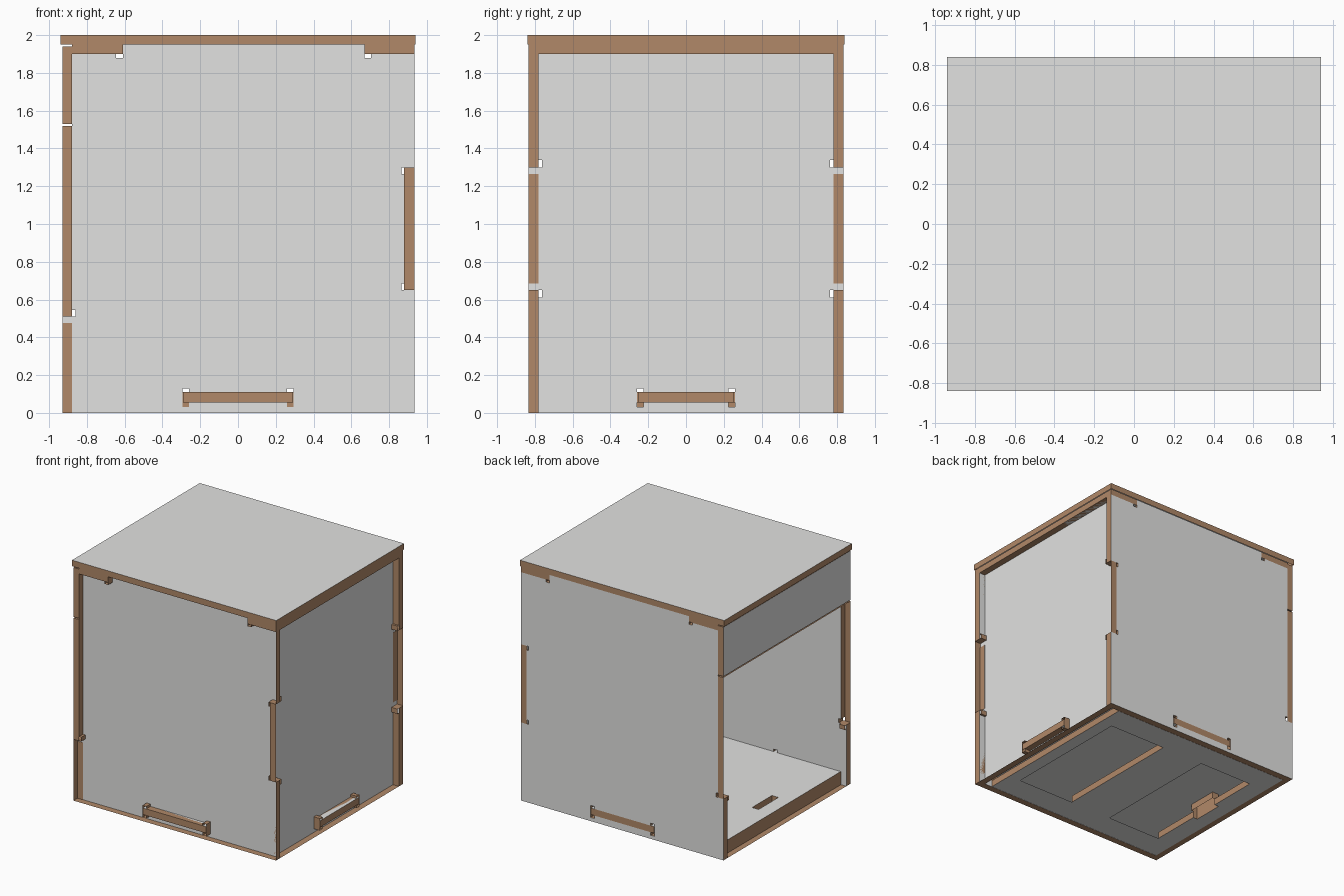
import bpy, bmesh
from mathutils import Vector

if "Cube" in bpy.data.objects:
    bpy.data.objects.remove(bpy.data.objects["Cube"])


def material(name, rgb):
    m = bpy.data.materials.new(name)
    m.diffuse_color = (*rgb, 1)
    m.use_nodes = True
    m.node_tree.nodes["Principled BSDF"].inputs["Base Color"].default_value = m.diffuse_color
    return m


GREY = material("grey_laminate", (0.76, 0.76, 0.75))
BROWN = material("brown_ply_edge", (0.44, 0.25, 0.14))


def panel(name, axis, lo, hi, rect, cuts=(), skin=None, drop=None):
    """Sheet lo..hi along axis, with rectangular cuts (u0, u1, v0, v1).
    The grey skin lies at the coordinate skin only (None: open rim);
    the cut edges are brown."""
    iu, iv = [i for i in range(3) if i != axis]
    us = {rect[0], rect[1]}
    vs = {rect[2], rect[3]}
    for c in cuts:
        us |= {min(max(a, rect[0]), rect[1]) for a in c[:2]}
        vs |= {min(max(a, rect[2]), rect[3]) for a in c[2:]}
    us, vs = sorted(us), sorted(vs)
    bm = bmesh.new()
    verts = {}

    def vert(u, v):
        if (u, v) not in verts:
            p = [0, 0, 0]
            p[iu], p[iv], p[axis] = u, v, lo
            verts[u, v] = bm.verts.new(p)
        return verts[u, v]

    for a, b in zip(us, us[1:]):
        for c, d in zip(vs, vs[1:]):
            mu, mv = (a + b) / 2, (c + d) / 2
            if any(q[0] < mu < q[1] and q[2] < mv < q[3] for q in cuts):
                continue
            bm.faces.new([vert(a, c), vert(b, c), vert(b, d), vert(a, d)])
    ext = bmesh.ops.extrude_face_region(bm, geom=bm.faces[:], use_keep_orig=True)
    move = Vector((0, 0, 0))
    move[axis] = hi - lo
    bmesh.ops.translate(bm, vec=move, verts=[g for g in ext["geom"] if isinstance(g, bmesh.types.BMVert)])
    bmesh.ops.recalc_face_normals(bm, faces=bm.faces[:])
    bm.normal_update()
    gone = []
    for f in bm.faces:
        cap = abs(f.normal[axis]) > 0.9
        f.material_index = 0 if cap else 1
        at = f.calc_center_median()[axis]
        if cap and (skin is None or abs(at - skin) > 0.001) or drop and drop(f):
            gone.append(f)
    bmesh.ops.delete(bm, geom=gone, context='FACES')
    me = bpy.data.meshes.new(name)
    bm.to_mesh(me)
    bm.free()
    me.materials.append(GREY)
    me.materials.append(BROWN)
    ob = bpy.data.objects.new(name, me)
    bpy.context.collection.objects.link(ob)
    return ob


def floor_slot(w):
    """Slot for a floor tab, with relief cuts at its ends."""
    return [(-w, w, 0.055, 0.11), (-w, -w + 0.035, 0.03, 0.13), (w - 0.035, w, 0.03, 0.13)]


def both(a, b, c, d):
    """A cut and its mirror image."""
    return [(a, b, c, d), (-b, -a, c, d)]


# Front and back walls: skin on the +y side, edges stand out from it
wall_cuts = [
    (-0.93, -0.88, 0.51, 1.95), (-0.88, -0.86, 0.51, 0.545),
    (-0.93, -0.61, 1.90, 1.95), (-0.645, -0.61, 1.88, 1.90),
    (0.67, 0.935, 1.90, 1.95), (0.67, 0.705, 1.88, 1.90),
    (0.882, 0.935, 0.65, 1.30), (0.865, 0.882, 0.65, 0.685), (0.865, 0.882, 1.265, 1.30),
] + floor_slot(0.295)
panel("front_wall", 1, -0.835, -0.78, (-0.93, 0.935, 0, 1.95), wall_cuts, skin=-0.78)
panel("back_wall", 1, 0.78, 0.835, (-0.93, 0.935, 0, 1.95), wall_cuts, skin=0.835)

# Right wall with side tabs, skin on the inner side
side_cuts = floor_slot(0.26)
for cut in ((0.78, 0.835, 0, 0.65), (0.78, 0.835, 1.30, 1.90),
            (0.762, 0.78, 0.61, 0.65), (0.762, 0.78, 1.30, 1.34)):
    side_cuts += both(*cut)
panel("right_wall", 0, 0.88, 0.935, (-0.835, 0.835, 0, 1.90), side_cuts, skin=0.88)

# Left side: upper panel, and an open frame rim below it
panel("left_upper_panel", 0, -0.93, -0.88, (-0.835, 0.835, 1.53, 1.94), skin=-0.93)
panel("left_open_frame", 0, -0.93, -0.88, (-0.835, 0.835, 0, 1.52),
      both(0.782, 0.835, 0, 0.51) + both(0.762, 0.782, 0.475, 0.51))

# Doubled top
panel("lid", 2, 1.95, 2.0, (-0.94, 0.94, -0.84, 0.84), skin=2.0)
panel("inner_top", 2, 1.90, 1.95, (-0.88, 0.935, -0.835, 0.835),
      [(-0.61, 0.67, 0.778, 0.835), (-0.61, 0.67, -0.835, -0.778)], skin=1.90)

# Floor with tabs, and the base below it with two wide openings
slot = (-0.76, -0.70, -0.13, 0.13)
floor_cuts = [slot] + [(0.878, 0.935, 0.255, 0.835), (0.878, 0.935, -0.835, -0.255)]
for y0, y1 in ((-0.835, -0.778), (0.778, 0.835)):
    floor_cuts += [(-0.88, -0.29, y0, y1), (0.29, 0.935, y0, y1)]
panel("floor", 2, 0.055, 0.11, (-0.88, 0.935, -0.835, 0.835), floor_cuts, skin=0.11)
panel("base", 2, 0.0, 0.055, (-0.88, 0.81, -0.778, 0.778),
      [slot, (0.17, 0.70, -0.56, 0.56), (-0.72, -0.22, -0.56, 0.56)], skin=0.0,
      drop=lambda f: abs(f.normal.y) > 0.9 and 0.5 < abs(f.calc_center_median().y) < 0.7)
